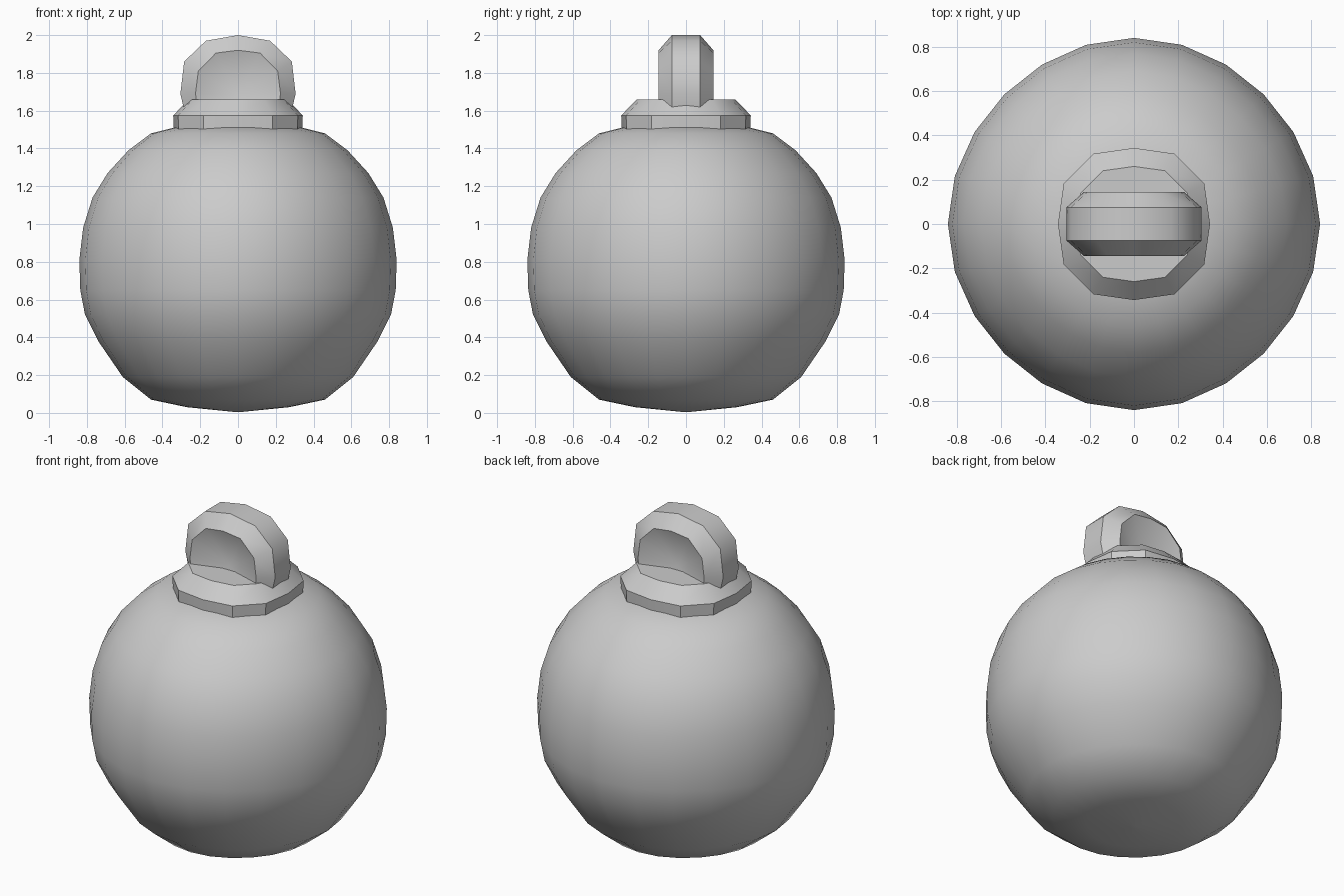
import bpy, bmesh, math

cube = bpy.data.objects.get("Cube")
if cube:
    bpy.data.objects.remove(cube, do_unlink=True)

# One plain grey for every part
grey = bpy.data.materials.new("plain_grey")
grey.use_nodes = True
colour = (0.6, 0.6, 0.6, 1.0)
grey.diffuse_color = colour
grey.node_tree.nodes["Principled BSDF"].inputs["Base Color"].default_value = colour


def finish(name, bm, angle):
    bmesh.ops.remove_doubles(bm, verts=bm.verts, dist=0.0005)
    bmesh.ops.recalc_face_normals(bm, faces=bm.faces)
    mesh = bpy.data.meshes.new(name)
    bm.to_mesh(mesh)
    bm.free()
    mesh.materials.append(grey)
    obj = bpy.data.objects.new(name, mesh)
    bpy.context.collection.objects.link(obj)
    bpy.ops.object.select_all(action='DESELECT')
    obj.select_set(True)
    bpy.context.view_layer.objects.active = obj
    bpy.ops.object.shade_smooth_by_angle(angle=math.radians(angle))
    return obj


def bridge(bm, a, b, closed=True):
    count = len(a) if closed else len(a) - 1
    for i in range(count):
        j = (i + 1) % len(a)
        bm.faces.new((a[i], a[j], b[j], b[i]))


def lathe(name, profile, sides, diagonal, angle):
    """Turn a profile, swelling or shrinking it slightly on the diagonals."""
    bm = bmesh.new()
    rings = []
    for r, z in profile:
        ring = []
        for i in range(sides):
            t = 2 * math.pi * i / sides
            k = r * (1 + diagonal * math.sin(2 * t) ** 2)
            ring.append(bm.verts.new((k * math.cos(t), k * math.sin(t), z)))
        rings.append(ring)
    for a, b in zip(rings, rings[1:]):
        bridge(bm, a, b)
    for ring, pole in ((rings[0], profile[0][1]), (rings[-1], profile[-1][1])):
        tip = bm.verts.new((0, 0, pole))
        for i in range(sides):
            bm.faces.new((ring[i], ring[(i + 1) % sides], tip))
    return finish(name, bm, angle)


# Round body with a flattened base
lathe("ball", [(0.02, 0.005), (0.27, 0.03), (0.46, 0.07), (0.61, 0.19),
               (0.74, 0.38), (0.81, 0.52), (0.835, 0.65), (0.84, 0.81),
               (0.82, 0.98), (0.77, 1.14), (0.69, 1.27), (0.58, 1.39),
               (0.46, 1.48), (0.34, 1.51), (0.15, 1.55)], 24, -0.015, 60)

# Twelve-sided collar with a sloped shoulder
lathe("collar", [(0.34, 1.495), (0.343, 1.575), (0.26, 1.66)], 12, 0.09, 35)


# Hanging loop: flat rim, bevelled sides and a shallow dished centre
def arch(half):
    return half + [(-x, z) for x, z in reversed(half[:-1])]


outer = arch([(0.28, 1.58), (0.305, 1.69), (0.285, 1.86), (0.17, 1.97), (0, 2.0)])
inner = arch([(0.21, 1.58), (0.225, 1.69), (0.21, 1.81), (0.117, 1.905), (0, 1.92)])
bm = bmesh.new()
rims = []
for side in (-1, 1):
    rim = [bm.verts.new((x, side * 0.075, z)) for x, z in outer]
    lip = [bm.verts.new((x, side * 0.145, z)) for x, z in inner]
    bridge(bm, rim, lip, closed=False)
    hub = bm.verts.new((0, side * 0.075, 1.68))
    for a, b in zip(lip, lip[1:]):
        bm.faces.new((a, b, hub))
    bm.faces.new((lip[-1], lip[0], hub))
    rims.append((rim, lip))
bridge(bm, rims[0][0], rims[1][0], closed=False)
(front_rim, front_lip), (back_rim, back_lip) = rims
bm.faces.new((front_rim[0], front_lip[0], front_lip[-1], front_rim[-1],
              back_rim[-1], back_lip[-1], back_lip[0], back_rim[0]))
finish("hanging_loop", bm, 41)
